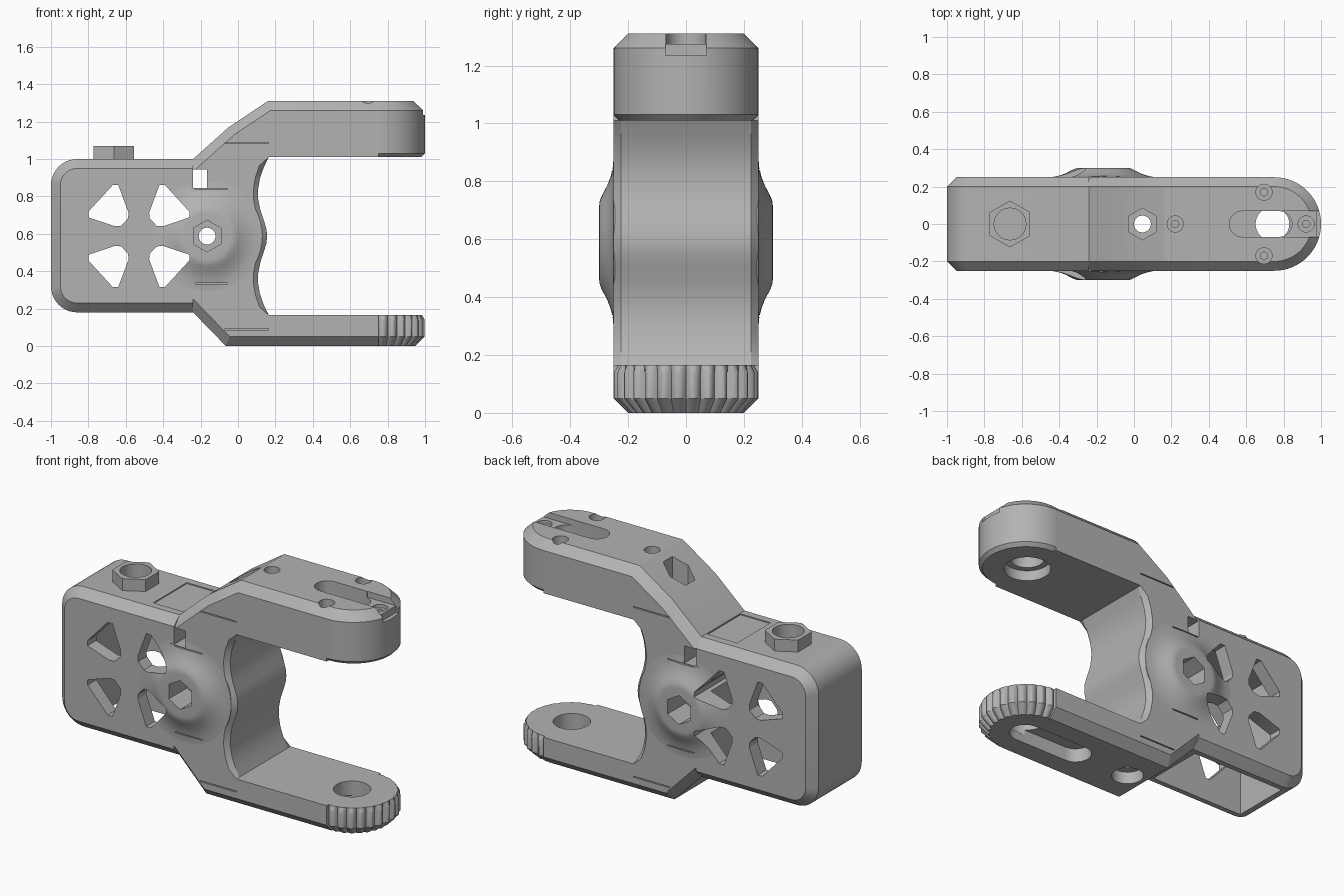
import bpy, bmesh, math
from math import sin, cos, pi

if "Cube" in bpy.data.objects:
    bpy.data.objects.remove(bpy.data.objects["Cube"], do_unlink=True)

GREY = (0.45, 0.45, 0.45, 1)
mat = bpy.data.materials.new("plain grey")
mat.use_nodes = True
mat.diffuse_color = GREY
for node in mat.node_tree.nodes:
    if node.type == 'BSDF_PRINCIPLED':
        node.inputs["Base Color"].default_value = GREY


def finish(name, bm):
    bmesh.ops.recalc_face_normals(bm, faces=bm.faces)
    me = bpy.data.meshes.new(name)
    bm.to_mesh(me)
    bm.free()
    me.materials.append(mat)
    ob = bpy.data.objects.new(name, me)
    bpy.context.collection.objects.link(ob)
    return ob


def place(axis, u, v, t):
    return (u, t, v) if axis == 'Y' else (u, v, t)


def loft(name, axis, rings, bevels=()):
    """Skin closed rings given as (points, height); bevels are (rule, size)."""
    bm = bmesh.new()
    loops = [[bm.verts.new(place(axis, u, v, t)) for u, v in pts] for pts, t in rings]
    n = len(loops[0])
    bm.faces.new(loops[0])
    bm.faces.new(loops[-1])
    for a, b in zip(loops, loops[1:]):
        for i in range(n):
            j = (i + 1) % n
            bm.faces.new((a[i], a[j], b[j], b[i]))
    bmesh.ops.recalc_face_normals(bm, faces=bm.faces)
    k = 1 if axis == 'Y' else 2
    for rule, size in bevels:
        edges = [e for e in bm.edges if abs(e.verts[0].co[k] - e.verts[1].co[k]) < 1e-5
                 and rule((e.verts[0].co + e.verts[1].co) / 2)]
        bmesh.ops.bevel(bm, geom=edges, offset=size, segments=1, profile=0.5,
                        affect='EDGES', clamp_overlap=False)
    return finish(name, bm)


def prism(name, axis, pts, lo, hi, bevels=()):
    return loft(name, axis, [(pts, lo), (pts, hi)], bevels)


def arc(cx, cy, r, a0, a1, n):
    return [(cx + r * cos(a0 + (a1 - a0) * i / n), cy + r * sin(a0 + (a1 - a0) * i / n))
            for i in range(n + 1)]


def ngon(cx, cy, r, n=32, turn=0):
    return arc(cx, cy, r, turn, turn + 2 * pi, n)[:-1]


def rect(x0, x1, y0, y1):
    return [(x0, y0), (x1, y0), (x1, y1), (x0, y1)]


def pill(x0, x1, r):
    return (arc(x1 - r, 0, r, -pi / 2, pi / 2, 12) + arc(x0 + r, 0, r, pi / 2, 3 * pi / 2, 12))


MID = 0.588            # height of the central bolt
BX = -0.165            # position of the central bolt

# Rear housing with rounded rear corners and chamfered rims
outline = ([(-0.24, 0.18), (-0.24, 1.0)] + arc(-0.86, 0.86, 0.14, pi / 2, pi, 10)
           + arc(-0.86, 0.32, 0.14, pi, 3 * pi / 2, 10))
housing = prism("rear_housing", 'Y', outline, -0.25, 0.25,
                [(lambda c: c.x < -0.241, 0.05)])

# Fork frame: spine with wavy inner edge and two straight arms
half = [(0.165, 0.165), (0.138, 0.22), (0.117, 0.28), (0.107, 0.34), (0.108, 0.39),
        (0.12, 0.45), (0.14, 0.51), (0.152, 0.55)]
wave = half + [(0.156, MID)] + [(x, 2 * MID - z) for x, z in reversed(half)]
frame_outline = ([(-0.24, 1.0), (-0.24, 0.18), (-0.065, 0.0), (0.75, 0.0), (0.75, 0.165)]
                 + wave + [(0.75, 1.01), (0.75, 1.31), (0.16, 1.31), (-0.05, 1.17)])
frame = prism("fork_frame", 'Y', frame_outline, -0.25, 0.25,
              [(lambda c: c.x < 0.74 and (c.z > 1.05 or c.z < 0.1) and abs(c.y) > 0.2, 0.05),
               (lambda c: 0.1 < c.x < 0.17 and 0.17 < c.z < 1.005 and abs(c.y) > 0.2, 0.025)])

# Rounded tip of the upper arm
upper_tip = prism("upper_arm_tip", 'Z', arc(0.75, 0, 0.25, -pi / 2, pi / 2, 32), 1.01, 1.31,
                  [(lambda c: c.x > 0.751 and c.z > 1.3, 0.05),
                   (lambda c: c.x > 0.751 and c.z < 1.02, 0.02)])

# Knurled tip of the lower arm
LOBES, STEPS = 14, 8


def knurl(radius, depth):
    pts = []
    for i in range(LOBES * STEPS + 1):
        a = -pi / 2 + pi * i / (LOBES * STEPS)
        r = radius - depth * (1 - abs(sin(LOBES * (a + pi / 2))))
        pts.append((0.75 + r * cos(a), r * sin(a)))
    return pts


lower_tip = loft("lower_arm_knurled_tip", 'Z',
                 [(knurl(0.2, 0.012), 0), (knurl(0.25, 0.022), 0.05),
                  (knurl(0.25, 0.022), 0.14), (knurl(0.236, 0.004), 0.165)])

# Blended bosses around the central bolt, one per side
boss_profile = [(0.295, 0.23), (0.295, 0.25), (0.26, 0.253), (0.23, 0.26), (0.2, 0.271),
                (0.175, 0.284), (0.155, 0.294), (0.14, 0.299), (0.125, 0.3)]
bosses = [loft(name, 'Y', [(ngon(BX, MID, r, 48), s * y) for r, y in boss_profile])
          for name, s in (("right_boss", -1), ("left_boss", 1))]

# Hex collar on top of the housing
collar = prism("top_collar", 'Z', ngon(-0.663, 0, 0.125, 6, pi / 2), 0.97, 1.07)

solids = [housing, frame, upper_tip, lower_tip, collar] + bosses
cutters = []


def cut(targets, axis, pts, lo, hi):
    c = prism("cutter", axis, pts, lo, hi)
    c.hide_render = True
    cutters.append(c)
    for t in targets:
        m = t.modifiers.new("cut", 'BOOLEAN')
        m.operation, m.solver, m.object = 'DIFFERENCE', 'EXACT', c


# Housing cavity, open below, and collar bore
cut([housing], 'Y', rect(-0.88, -0.28, 0.1, 0.9), -0.17, 0.17)
cut([housing, collar], 'Z', ngon(-0.663, 0, 0.085), 0.94, 1.2)
cut([housing], 'Z', rect(-0.44, -0.245, -0.155, 0.155), 0.994, 1.05)

# Four kite windows, mirrored about the housing centre
kite = [(0.27, 0.13), (0.14, 0.272), (0.11, 0.272), (0.055, 0.125),
        (0.058, 0.095), (0.095, 0.055), (0.13, 0.053), (0.27, 0.1)]
for sx in (-1, 1):
    for sz in (-1, 1):
        cut([housing] + bosses, 'Y', [(-0.53 + sx * x, MID + sz * z) for x, z in kite], -0.4, 0.4)

# Central bolt hole with hex pockets, and the side notch
cut([frame] + bosses, 'Y', ngon(BX, MID, 0.045), -0.4, 0.4)
for s in (-1, 1):
    pocket = ngon(BX, MID, 0.085, 6, pi / 2)
    lo, hi = sorted((s * 0.13, s * 0.4))
    cut([frame, bosses[(s + 1) // 2]], 'Y', pocket, lo, hi)
cut([frame] + bosses, 'Y', rect(-0.26, -0.165, 0.845, 0.945), -0.4, 0.4)

# Thin relief slits on both sides
for x0, x1, z in ((-0.07, 0.164, 1.085), (-0.07, 0.164, 0.09),
                  (-0.23, -0.055, 0.84), (-0.23, -0.055, 0.335)):
    for lo in (-0.4, 0.22):
        cut([frame] + bosses, 'Y', rect(x0, x1, z - 0.003, z + 0.003), lo, lo + 0.18)

# Vertical bolt through the spine
cut([frame], 'Z', ngon(0.045, 0, 0.045), -0.1, 1.5)
cut([frame], 'Z', ngon(0.045, 0, 0.085, 6, pi / 2), 1.1, 1.5)
cut([frame], 'Z', ngon(0.045, 0, 0.085), -0.1, 0.07)

# Upper arm: slot, bearing bore, channel and screw seats
upper = [frame, upper_tip]
cut(upper, 'Z', pill(0.51, 0.845, 0.069), 1.2, 1.5)
cut(upper, 'Z', ngon(0.74, 0, 0.09), 0.9, 1.22)
cut(upper, 'Z', ngon(0.74, 0, 0.125), 0.9, 1.07)
cut([upper_tip], 'Z', rect(0.79, 1.1, -0.07, 0.07), 1.275, 1.5)
cut([upper_tip], 'Z', rect(0.975, 1.1, -0.07, 0.07), 1.235, 1.4)
for x, y in ((0.695, 0.17), (0.695, -0.17), (0.22, 0), (0.92, 0)):
    target = [upper_tip] if x > 0.75 else [frame]
    cut(target, 'Z', ngon(x, y, 0.043, 24), 1.255, 1.5)
    cut(target, 'Z', ngon(x, y, 0.02, 16), 1.2, 1.4)

# Lower arm: round bore above, long slot below
lower = [frame, lower_tip]
cut(lower, 'Z', ngon(0.74, 0, 0.1), 0.05, 0.3)
cut(lower, 'Z', pill(0.32, 0.84, 0.085), -0.1, 0.08)

# Bake the cuts, remove the helpers and shade
bpy.context.view_layer.update()
dg = bpy.context.evaluated_depsgraph_get()
baked = [(ob, bpy.data.meshes.new_from_object(ob.evaluated_get(dg))) for ob in solids]
for ob, me in baked:
    ob.modifiers.clear()
    ob.data = me
for c in cutters:
    bpy.data.objects.remove(c, do_unlink=True)
bpy.ops.object.select_all(action='DESELECT')
for ob in solids:
    ob.select_set(True)
bpy.context.view_layer.objects.active = frame
bpy.ops.object.shade_smooth_by_angle(angle=math.radians(25))
